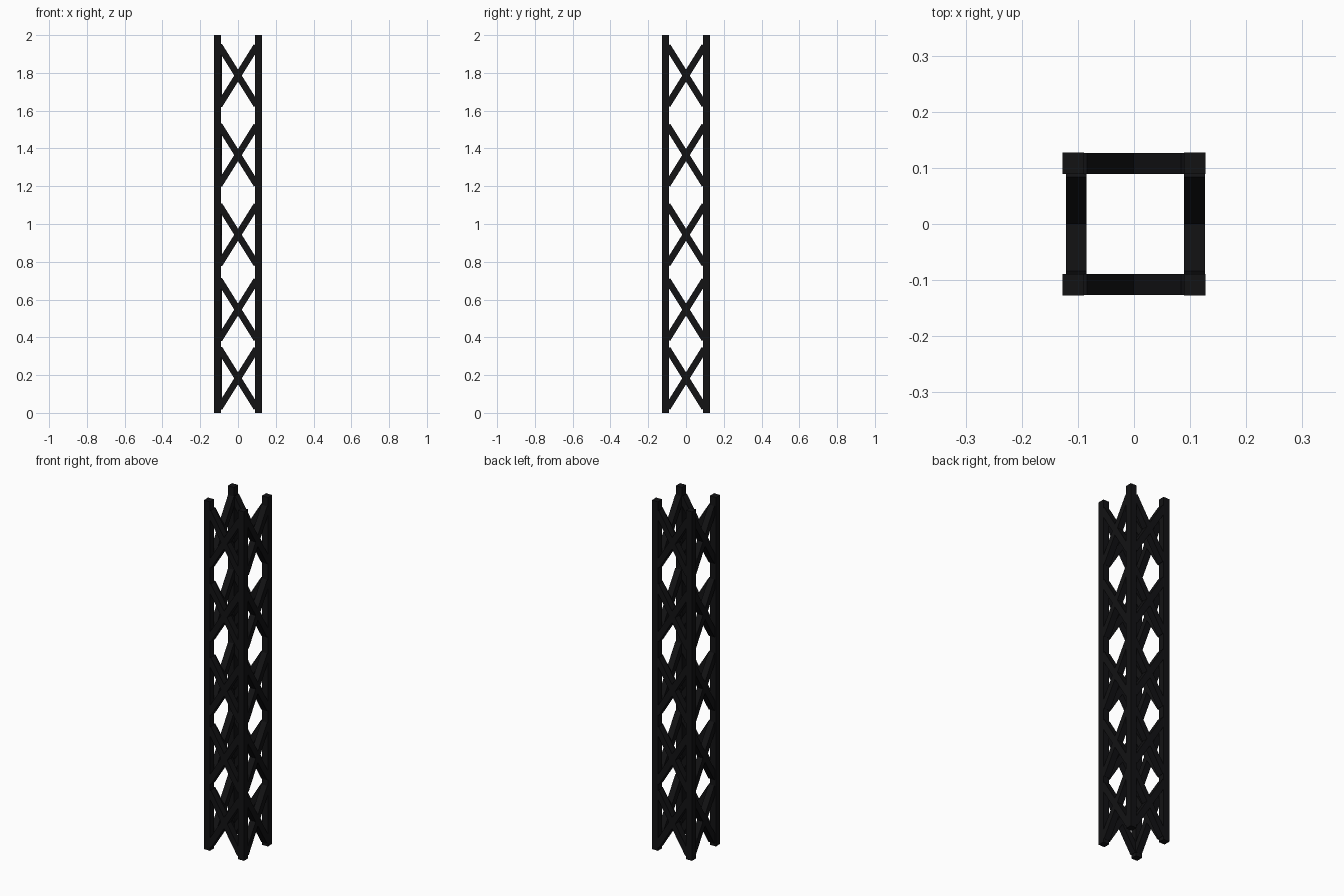
import bpy, math
from mathutils import Matrix, Vector

if "Cube" in bpy.data.objects:
    bpy.data.objects.remove(bpy.data.objects["Cube"])

POST = 0.038          # square post section
C = 0.108             # post centre offset
H = 2.0
ANGLE = math.radians(58)
BAR_W, BAR_D = 0.034, 0.037
BAR_L = 2 * 0.098 / math.cos(ANGLE)
LEVELS = [0.183, 0.547, 0.943, 1.365, 1.786]   # crossing heights

black = bpy.data.materials.new("black")
black.diffuse_color = (0.006, 0.006, 0.007, 1)
black.use_nodes = True
black.node_tree.nodes["Principled BSDF"].inputs["Base Color"].default_value = black.diffuse_color


def box(name, size, matrix):
    bpy.ops.mesh.primitive_cube_add(size=1)
    ob = bpy.context.object
    ob.name = name
    ob.data.transform(matrix @ Matrix.Diagonal((*size, 1)))
    ob.data.materials.append(black)
    return ob


# corner posts
for sx in (-1, 1):
    for sy in (-1, 1):
        box("corner_post", (POST, POST, H),
            Matrix.Translation((sx * C, sy * C, H / 2)))

# crossed braces on the four sides: name, centre, turn about z
sides = [("front_brace", Vector((0, -C, 0)), 0),
         ("back_brace", Vector((0, C, 0)), 0),
         ("right_brace", Vector((C, 0, 0)), math.pi / 2),
         ("left_brace", Vector((-0.103, 0, 0)), math.pi / 2)]
for name, centre, turn in sides:
    for z in LEVELS:
        for s in (-1, 1):
            m = (Matrix.Translation(centre + Vector((0, 0, z)))
                 @ Matrix.Rotation(turn, 4, 'Z')
                 @ Matrix.Rotation(s * ANGLE, 4, 'Y'))
            box(name, (BAR_L, BAR_D, BAR_W), m)
